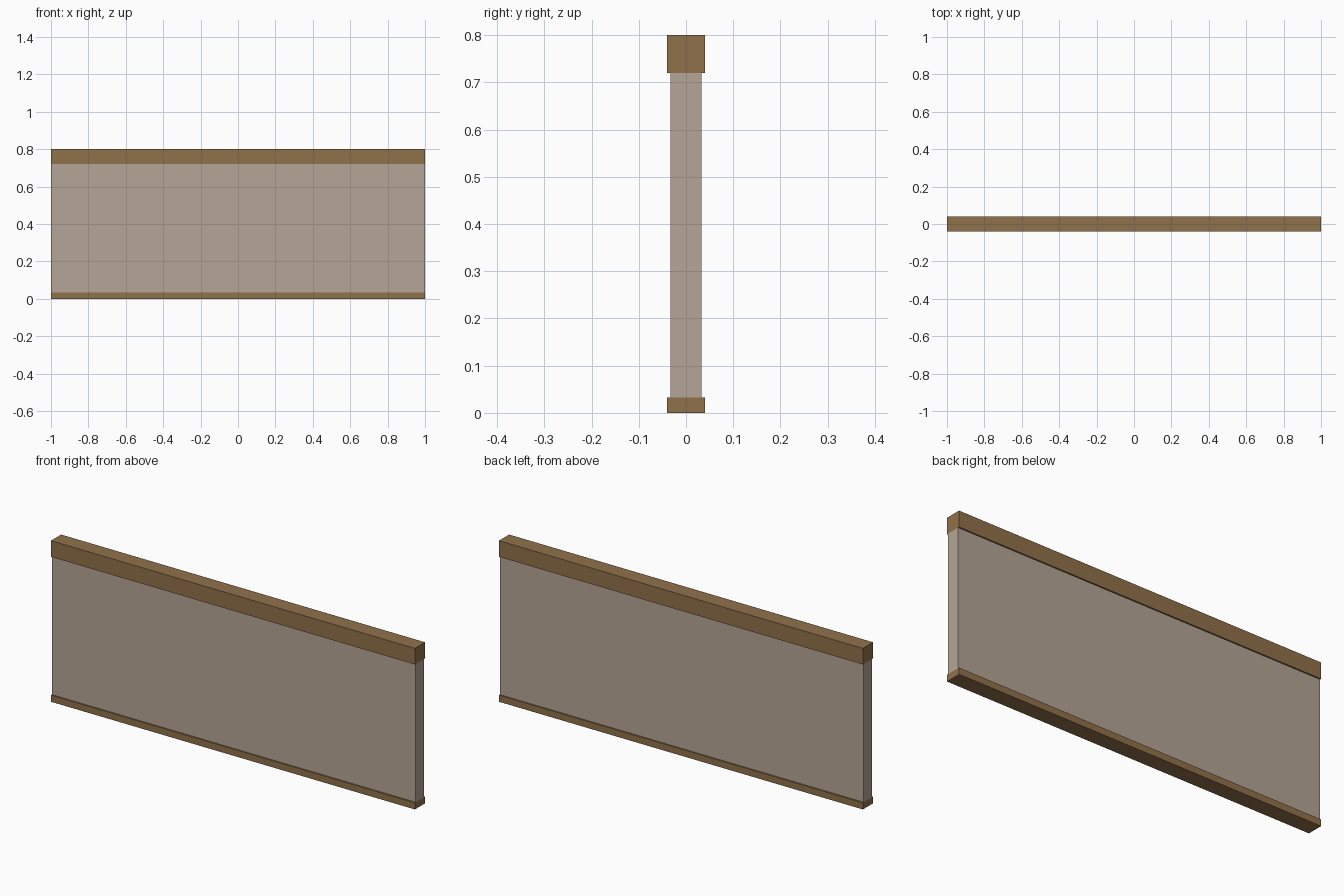
import bpy

if "Cube" in bpy.data.objects:
    bpy.data.objects.remove(bpy.data.objects["Cube"])


def srgb(r, g, b):
    def lin(c):
        c /= 255
        return c / 12.92 if c <= 0.04045 else ((c + 0.055) / 1.055) ** 2.4
    return (lin(r), lin(g), lin(b), 1.0)


def material(name, colour):
    mat = bpy.data.materials.new(name)
    mat.diffuse_color = colour
    mat.use_nodes = True
    mat.node_tree.nodes["Principled BSDF"].inputs["Base Color"].default_value = mat.diffuse_color
    return mat


def box(name, length, depth, z0, z1, mat):
    bpy.ops.mesh.primitive_cube_add(size=1, location=(0, 0, (z0 + z1) / 2))
    obj = bpy.context.object
    obj.name = name
    obj.scale = (length, depth, z1 - z0)
    bpy.ops.object.transform_apply(location=False, rotation=False, scale=True)
    obj.data.materials.append(mat)
    return obj


wood = material("brown wood", srgb(144, 113, 74))
plaster = material("warm grey plaster", srgb(181, 165, 150))

# Wall panel between the two rails
box("wall_panel", 2.0, 0.066, 0.033, 0.72, plaster)
# Thick top rail and thin base rail, both slightly proud of the panel
box("top_rail", 2.0, 0.08, 0.72, 0.80, wood)
box("base_rail", 2.0, 0.08, 0.0, 0.033, wood)
